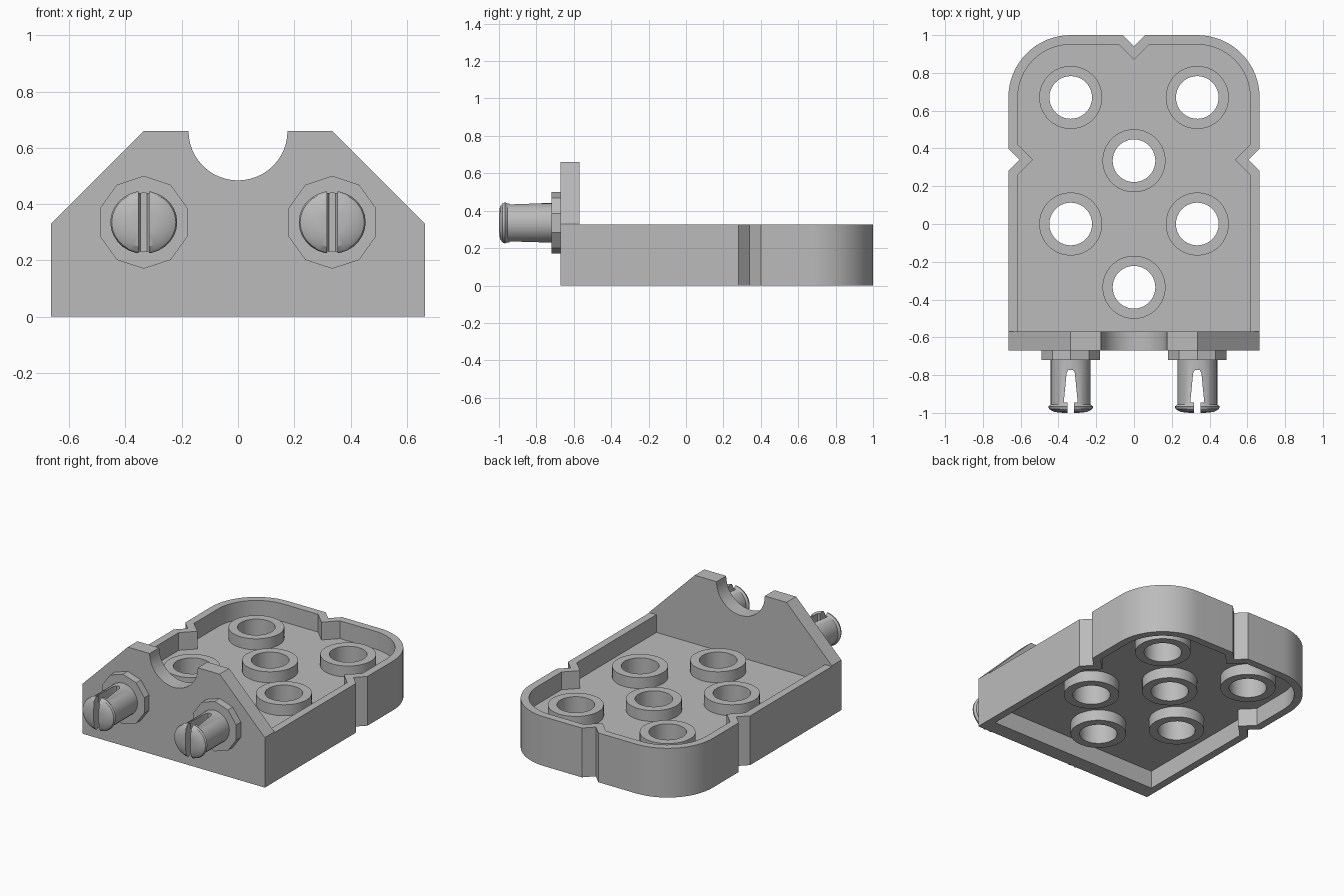
import bpy, bmesh, math

if "Cube" in bpy.data.objects:
    bpy.data.objects.remove(bpy.data.objects["Cube"])

grey = bpy.data.materials.new("light grey plastic")
grey.diffuse_color = (0.5, 0.5, 0.5, 1)
grey.use_nodes = True
grey.node_tree.nodes["Principled BSDF"].inputs["Base Color"].default_value = grey.diffuse_color


def finish(name, mesh):
    """Weld, fix normals, assign the colour and smooth the round faces."""
    bm = bmesh.new()
    bm.from_mesh(mesh)
    bmesh.ops.remove_doubles(bm, verts=bm.verts, dist=1e-4)
    bmesh.ops.recalc_face_normals(bm, faces=bm.faces)
    bm.to_mesh(mesh)
    bm.free()
    mesh.materials.clear()
    mesh.materials.append(grey)
    ob = bpy.data.objects.new(name, mesh)
    bpy.context.collection.objects.link(ob)
    bpy.ops.object.select_all(action='DESELECT')
    ob.select_set(True)
    bpy.context.view_layer.objects.active = ob
    bpy.ops.object.shade_smooth_by_angle(angle=math.radians(30))
    return ob


def evaluated_mesh(ob):
    dg = bpy.context.evaluated_depsgraph_get()
    return bpy.data.meshes.new_from_object(ob.evaluated_get(dg))


def extrude(name, loops, a, b, upright=False):
    """Fill closed loops (inner ones are holes) from a to b along z, or along y if upright."""
    cu = bpy.data.curves.new(name, 'CURVE')
    cu.dimensions, cu.fill_mode, cu.extrude = '2D', 'BOTH', abs(b - a) / 2
    for pts in loops:
        sp = cu.splines.new('POLY')
        sp.points.add(len(pts) - 1)
        for p, (x, y) in zip(sp.points, pts):
            p.co = (x, y, 0, 1)
        sp.use_cyclic_u = True
    tmp = bpy.data.objects.new("tmp", cu)
    bpy.context.collection.objects.link(tmp)
    mesh = evaluated_mesh(tmp)
    bpy.data.objects.remove(tmp)
    mid = (a + b) / 2
    for v in mesh.vertices:
        x, y, z = v.co
        v.co = (x, mid - z, y) if upright else (x, y, z + mid)
    return finish(name, mesh)


def arc(cx, cy, r, a0, a1, n):
    return [(cx + r * math.cos(math.radians(a0 + (a1 - a0) * i / n)),
             cy + r * math.sin(math.radians(a0 + (a1 - a0) * i / n))) for i in range(n + 1)]


def circle(cx, cy, r, n=40):
    return arc(cx, cy, r, 0, 360, n)[:-1]


def outline(d, n):
    """Tray outline inset by d, with V notches of depth n."""
    w = 0.665 - d
    half = [(w, -0.57), (w, 0.34 - n), (w - n, 0.34), (w, 0.34 + n)]
    half += arc(0.335, 0.67, 0.33 - d, 0, 90, 16)
    half += [(n, 1 - d), (0, 1 - d - n)]
    return half + [(-x, y) for x, y in reversed(half[:-1])]


# Tray: notched wall and mid-height floor with six holes
holes = [(0, -0.335), (0, 0.335)] + [(s * 0.335, y) for s in (-1, 1) for y in (0, 0.67)]
extrude("tray_wall", [outline(0, 0.06) + outline(0.05, 0.08)[::-1]], 0, 0.325)
extrude("tray_floor", [outline(0.03, 0.07)] + [circle(x, y, 0.115) for x, y in holes], 0.117, 0.208)

# Raised collars around the holes, on both sides of the floor
for i, (x, y) in enumerate(holes):
    extrude(f"hole_collar_{i + 1}", [circle(x, y, 0.167), circle(x, y, 0.113)], 0.045, 0.28)

# Front plate with sloped shoulders and a round cutout
front = [(-0.665, 0), (0.665, 0), (0.665, 0.33), (0.335, 0.66)]
front += arc(0, 0.66, 0.176, 0, -180, 24) + [(-0.335, 0.66), (-0.665, 0.33)]
extrude("front_plate", [front], -0.67, -0.57, True)

# Snap pins: flange, lipped round shaft, tapered slot
PIN = [(0.106, -0.70), (0.106, -0.955), (0.119, -0.967), (0.114, -0.98), (0.088, -0.995), (0.04, -1.0)]
SLOT = [(0.018, -1.05), (0.018, -0.945), (0.037, -0.945), (0.022, -0.79), (0.012, -0.772)]
SIDES = 28
for side, cx in (("left", -0.335), ("right", 0.335)):
    flange = [(cx + 0.155 * math.sin(math.tau * i / 10) / math.cos(math.pi / 10),
               0.335 + 0.165 * math.cos(math.tau * i / 10)) for i in range(10)]
    extrude(side + "_pin_flange", [flange], -0.72, -0.66, True)

    bm = bmesh.new()
    rings = []
    for r, y in PIN:
        flat = 0.94 if r > 0.107 else 1
        rings.append([bm.verts.new((cx + x, y, 0.335 + z * flat)) for x, z in circle(0, 0, r, SIDES)])
    for lo, hi in zip(rings, rings[1:]):
        for i in range(SIDES):
            j = (i + 1) % SIDES
            bm.faces.new((lo[i], lo[j], hi[j], hi[i]))
    bm.faces.new(rings[0])
    bm.faces.new(rings[-1])
    mesh = bpy.data.meshes.new("pin")
    bm.to_mesh(mesh)
    bm.free()
    pin = finish("pin_blank", mesh)

    slot = [(cx + x, y) for x, y in SLOT] + [(cx - x, y) for x, y in reversed(SLOT)]
    cutter = extrude("slot_cutter", [slot], 0.1, 0.57)
    cutter.hide_render = True
    mod = pin.modifiers.new("slot", 'BOOLEAN')
    mod.object, mod.operation, mod.solver = cutter, 'DIFFERENCE', 'EXACT'
    cut = evaluated_mesh(pin)
    bpy.data.objects.remove(pin)
    bpy.data.objects.remove(cutter)
    finish(side + "_pin", cut)
